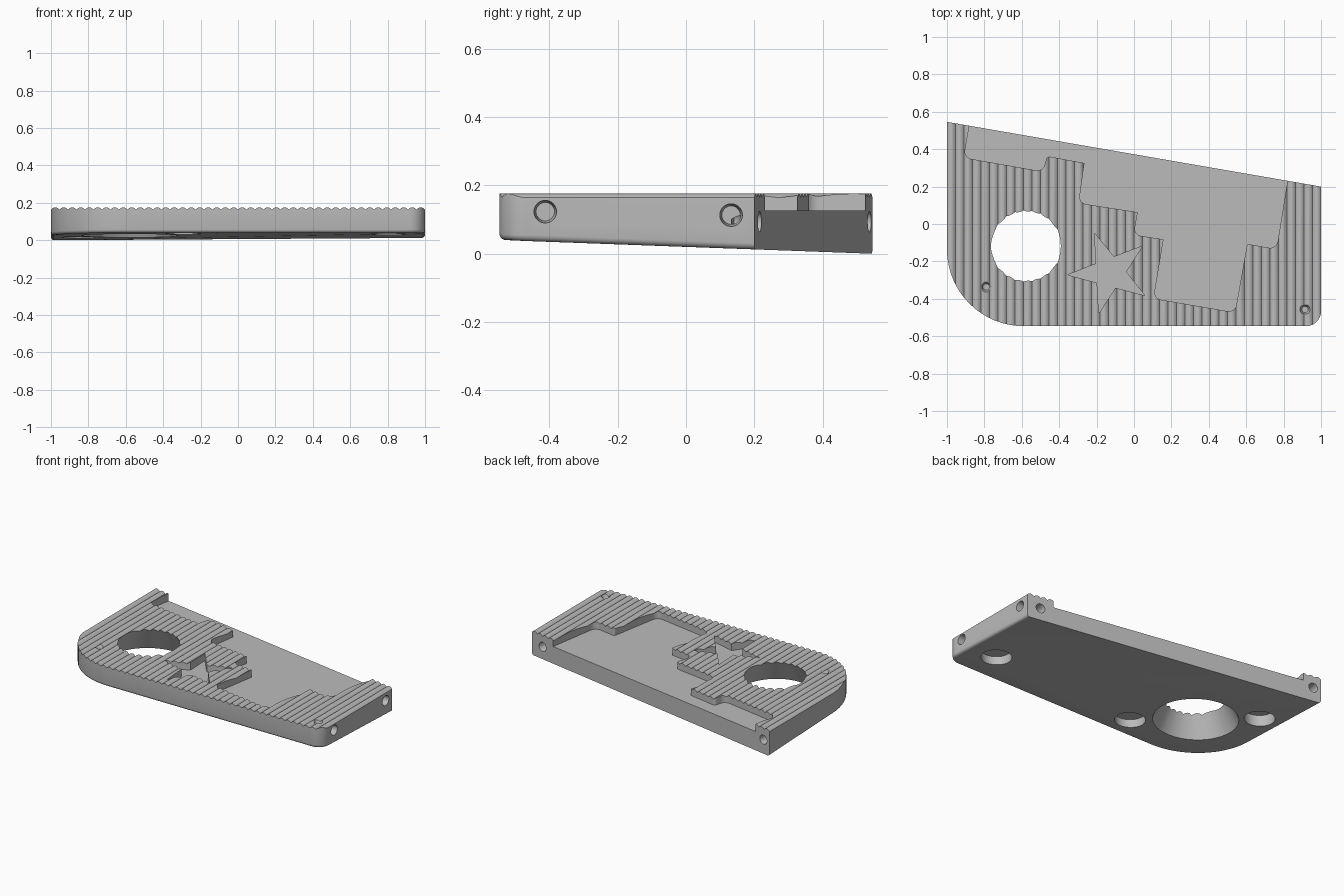
import bpy, bmesh, math
from mathutils import Vector

cube = bpy.data.objects.get("Cube")
if cube:
    bpy.data.objects.remove(cube, do_unlink=True)

TOP, VALLEY = 0.176, 0.164
FLOOR = 0.126
HALF_Y = 0.546


def finish(name, bm):
    bmesh.ops.recalc_face_normals(bm, faces=bm.faces)
    mesh = bpy.data.meshes.new(name)
    bm.to_mesh(mesh)
    bm.free()
    ob = bpy.data.objects.new(name, mesh)
    bpy.context.collection.objects.link(ob)
    return ob


def rounded(corners, steps=8):
    """Replace each corner (x, y, radius) by a fillet arc."""
    out = []
    for i, (x, y, r) in enumerate(corners):
        p = Vector((x, y))
        if r == 0:
            out.append(p)
            continue
        a = (Vector(corners[i - 1][:2]) - p).normalized()
        b = (Vector(corners[(i + 1) % len(corners)][:2]) - p).normalized()
        half = a.angle(b) / 2
        centre = p + (a + b).normalized() * r / math.sin(half)
        start = p + a * r / math.tan(half) - centre
        end = p + b * r / math.tan(half) - centre
        sweep = start.angle(end)
        for k in range(steps + 1):
            t = k / steps
            out.append(centre + (start * math.sin((1 - t) * sweep)
                                 + end * math.sin(t * sweep)) / math.sin(sweep))
    return out


def extrude(bm, points, depth):
    face = bm.faces.new([bm.verts.new(p) for p in points])
    new = bmesh.ops.extrude_face_region(bm, geom=[face])["geom"]
    bmesh.ops.translate(bm, vec=depth, verts=[v for v in new if isinstance(v, bmesh.types.BMVert)])


def prism(name, points, z0, z1):
    bm = bmesh.new()
    extrude(bm, [(p[0], p[1], z0) for p in points], (0, 0, z1 - z0))
    return finish(name, bm)


def taper(name, mouth, inward, r1, r2, depth, sides=48):
    """Cone from the mouth, running in the given direction."""
    direction = Vector(inward).normalized()
    bm = bmesh.new()
    bmesh.ops.create_cone(bm, cap_ends=True, segments=sides, radius1=r1, radius2=r2, depth=depth)
    ob = finish(name, bm)
    ob.rotation_euler = direction.to_track_quat("Z", "Y").to_euler()
    ob.location = Vector(mouth) + direction * depth / 2
    return ob


# Plate with a sloping underside and softened lower edges
outline = rounded([(-1, HALF_Y, 0), (-1, -HALF_Y, 0.41), (1, -HALF_Y, 0.08), (1, 0.2, 0)], 16)
bm = bmesh.new()
extrude(bm, [(p.x, p.y, 0) for p in outline], (0, 0, TOP + 0.01))
for v in bm.verts:
    if v.co.z < 0.01:
        v.co.z = 0.02 * (1 - v.co.y / HALF_Y)
back = {(round(p.x, 3), round(p.y, 3)) for p in (outline[0], outline[-1])}
lower = [e for e in bm.edges if all(v.co.z < 0.1 for v in e.verts)
         and {(round(v.co.x, 3), round(v.co.y, 3)) for v in e.verts} != back]
bmesh.ops.bevel(bm, geom=lower, offset=0.018, segments=4, profile=0.5, affect="EDGES")
plate = finish("ribbed_plate", bm)

cutters = []

# Ribbed top surface
RIBS, STEPS = 44, 6
pitch = 2 / RIBS
profile = []
for k in range(-STEPS, (RIBS + 1) * STEPS + 1):
    t = 2 * ((k % STEPS) / STEPS) - 1
    profile.append((-1 + k * pitch / STEPS, -1, VALLEY + (TOP - VALLEY) * (1 - t * t)))
bm = bmesh.new()
extrude(bm, profile + [(1.1, -1, 0.3), (-1.1, -1, 0.3)], (0, 2, 0))
cutters.append(finish("rib_cutter", bm))

# Stepped pocket open at the back
R = 0.04
pocket = [(-0.85, 0.7, 0), (-0.91, 0.355, R), (-0.487, 0.28, R), (-0.465, 0.363, 0.02),
          (-0.265, 0.326, 0), (-0.295, 0.112, R), (0.02, 0.063, 0), (-0.002, -0.058, R),
          (0.158, -0.082, 0), (0.105, -0.398, R), (0.54, -0.473, R), (0.605, -0.107, 0.01),
          (0.762, -0.134, R), (0.88, 0.6, 0)]
cutters.append(prism("pocket_cutter", rounded(pocket), FLOOR, 0.4))

# Star recess
star = []
for k in range(10):
    a = math.radians(111 + 36 * k)
    r = 0.087 if k % 2 else 0.225
    star.append((-0.13 + r * math.cos(a), -0.26 + r * math.sin(a)))
cutters.append(prism("star_cutter", star, FLOOR, 0.4))

# Large flared opening
cutters.append(taper("opening_cutter", (-0.577, -0.118, -0.02), (0, 0, 1), 0.279, 0.15, 0.27, 64))

# Small dimples on top
for x, y in ((-0.79, -0.337), (0.914, -0.457)):
    cutters.append(taper("dimple_cutter", (x, y, 0.185), (0, 0, -1), 0.031, 0.017, 0.035, 24))

# Round sockets underneath
for x, y in ((0.804, -0.322), (-0.292, -0.385), (-0.853, 0.151)):
    cutters.append(taper("socket_cutter", (x, y, -0.02), (0, 0, 1), 0.093, 0.093, 0.11))

# Peg holes in the right side
for y, z in ((-0.412, 0.123), (0.132, 0.113)):
    cutters.append(taper("side_hole_cutter", (1.01, y, z), (-1, 0, 0), 0.034, 0.027, 0.09, 32))

# Peg holes in the slanted back
slope = (0.2 - HALF_Y) / 2
outward = Vector((-slope, 1, 0)).normalized()
for x in (0.91, -0.948):
    mouth = Vector((x, 0.2 + slope * (x - 1), 0.094)) + outward * 0.01
    cutters.append(taper("back_hole_cutter", mouth, -outward, 0.031, 0.025, 0.09, 32))

# Apply all cuts
bpy.context.view_layer.objects.active = plate
for cutter in cutters:
    cutter.hide_render = True
    mod = plate.modifiers.new("cut", "BOOLEAN")
    mod.operation, mod.solver, mod.object = "DIFFERENCE", "EXACT", cutter
    bpy.ops.object.modifier_apply(modifier=mod.name)
    bpy.data.objects.remove(cutter, do_unlink=True)

# Grey finish
GREY = (0.5, 0.5, 0.5, 1)
mat = bpy.data.materials.new("plain_grey")
mat.use_nodes = True
mat.diffuse_color = GREY
mat.node_tree.nodes["Principled BSDF"].inputs["Base Color"].default_value = GREY
plate.data.materials.clear()
plate.data.materials.append(mat)

for ob in bpy.context.selected_objects:
    ob.select_set(False)
plate.select_set(True)
bpy.ops.object.shade_smooth_by_angle(angle=math.radians(30))
